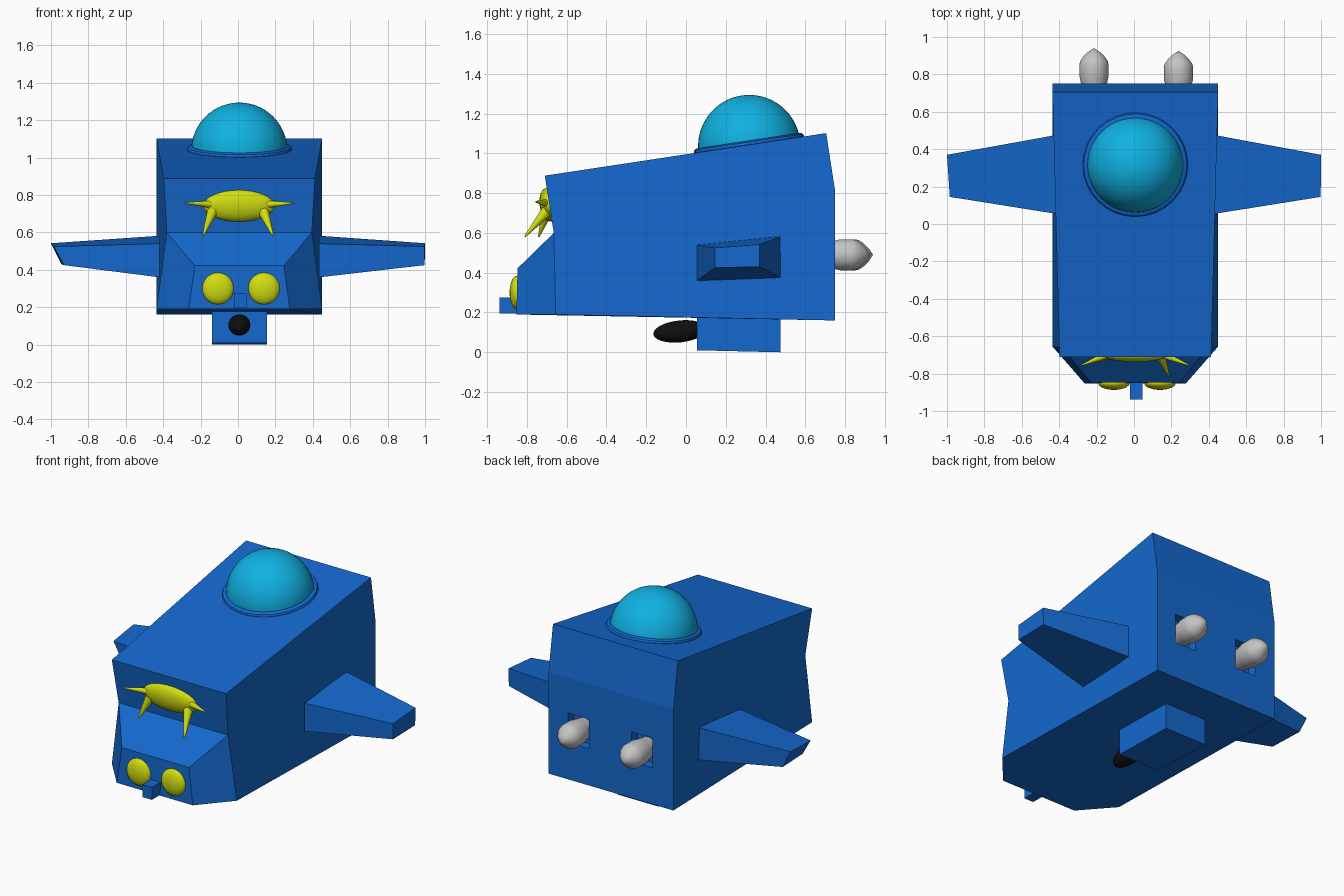
import bpy, bmesh, math
from mathutils import Matrix, Vector

if "Cube" in bpy.data.objects:
    bpy.data.objects.remove(bpy.data.objects["Cube"])

CX = 0.007  # hull centre line


def material(name, rgb):
    m = bpy.data.materials.new(name)
    m.diffuse_color = (*rgb, 1)
    m.use_nodes = True
    m.node_tree.nodes["Principled BSDF"].inputs["Base Color"].default_value = m.diffuse_color
    return m


BLUE = material("hull blue", (0.007, 0.14, 0.62))
CYAN = material("dome cyan", (0.005, 0.44, 0.76))
YELLOW = material("trim yellow", (0.64, 0.73, 0.005))
GREY = material("engine grey", (0.55, 0.55, 0.55))
BLACK = material("gun black", (0.005, 0.005, 0.005))


def finish(name, bm, mat, smooth=None):
    bmesh.ops.recalc_face_normals(bm, faces=bm.faces[:])
    me = bpy.data.meshes.new(name)
    bm.to_mesh(me)
    bm.free()
    me.materials.append(mat)
    ob = bpy.data.objects.new(name, me)
    bpy.context.collection.objects.link(ob)
    bpy.context.view_layer.objects.active = ob
    if smooth:
        bpy.ops.object.select_all(action='DESELECT')
        ob.select_set(True)
        bpy.ops.object.shade_smooth_by_angle(angle=math.radians(smooth))
    return ob


def box(name, x0, x1, y0, y1, z0, z1, mat=BLUE):
    bm = bmesh.new()
    bmesh.ops.create_cube(bm, size=1)
    for v in bm.verts:
        v.co = ((x0 + x1) / 2 + v.co.x * (x1 - x0),
                (y0 + y1) / 2 + v.co.y * (y1 - y0),
                (z0 + z1) / 2 + v.co.z * (z1 - z0))
    return finish(name, bm, mat)


def ellipsoid(name, centre, radii, mat, tilt=0.0, seg=32):
    bm = bmesh.new()
    m = Matrix.Translation(centre) @ Matrix.Rotation(tilt, 4, 'X') @ Matrix.Diagonal((*radii, 1))
    bmesh.ops.create_uvsphere(bm, u_segments=seg, v_segments=seg // 2, radius=1, matrix=m)
    return finish(name, bm, mat, 60)


def spike(name, a, b, r, mat):
    a, b = Vector(a), Vector(b)
    bm = bmesh.new()
    m = Matrix.Translation((a + b) / 2) @ (b - a).to_track_quat('Z', 'Y').to_matrix().to_4x4()
    bmesh.ops.create_cone(bm, cap_ends=True, segments=16, radius1=r, radius2=0.004,
                          depth=(b - a).length, matrix=m)
    return finish(name, bm, mat, 40)


def lathe(name, profile, matrix, mat, seg=32, closed=False):
    """Spin (radius, height) points about local z."""
    bm = bmesh.new()
    vs = [bm.verts.new((r, 0, h)) for r, h in profile]
    es = [bm.edges.new(p) for p in zip(vs, vs[1:] + (vs[:1] if closed else []))
          if p[0] is not p[1]]
    bmesh.ops.spin(bm, geom=vs + es, cent=(0, 0, 0), axis=(0, 0, 1),
                   angle=math.tau, steps=seg, use_duplicate=False)
    bmesh.ops.remove_doubles(bm, verts=bm.verts[:], dist=1e-4)
    bm.transform(matrix)
    return finish(name, bm, mat, 35)


# hull: side outline as (half width, y, z), mirrored, plus a tapered nose
outline = [(0.405, -0.71, 0.888), (0.443, 0.705, 1.102), (0.443, 0.75, 0.81),
           (0.443, 0.75, 0.16), (0.443, -0.655, 0.19), (0.388, -0.665, 0.6)]
nose = [(0.27, -0.853, 0.19), (0.238, -0.847, 0.422)]
bm = bmesh.new()
L, R = ([bm.verts.new((CX + s * w, y, z)) for w, y, z in outline + nose] for s in (-1, 1))
for V in (L, R):
    bm.faces.new(V[:6])
    bm.faces.new((V[4], V[6], V[7], V[5]))
for i, j in ((0, 1), (1, 2), (2, 3), (5, 0), (5, 7), (7, 6)):
    bm.faces.new((L[i], L[j], R[j], R[i]))
bm.faces.new((L[3], L[4], L[6], R[6], R[4], R[3]))
hull = finish("hull", bm, BLUE)

# square pockets in the rear wall, each with an engine
for s, label, tip in ((-1, "left", 0.94), (1, "right", 0.925)):
    x = 0.012 + s * 0.226
    cutter = box("pocket_cutter_" + label, x - 0.075, x + 0.075, 0.69, 0.8, 0.395, 0.585)
    mod = hull.modifiers.new("pocket", 'BOOLEAN')
    mod.operation, mod.solver, mod.object = 'DIFFERENCE', 'EXACT', cutter
    bpy.context.view_layer.objects.active = hull
    bpy.ops.object.modifier_apply(modifier=mod.name)
    bpy.data.objects.remove(cutter)
    prof = [(0, -0.25), (0.06, -0.25), (0.073, -0.17), (0.078, -0.15), (0.078, -0.09),
            (0.074, -0.07), (0.057, -0.045), (0.032, -0.02), (0, 0)]
    place = Matrix.Translation((x, tip, 0.49)) @ Matrix.Rotation(-math.pi / 2, 4, 'X')
    lathe("engine_" + label, prof, place, GREY)

# wings: root and tip sections as (y, z)
root = [(0.055, 0.54), (0.475, 0.582), (0.475, 0.375), (0.055, 0.36)]
tip = [(0.145, 0.525), (0.37, 0.542), (0.37, 0.43), (0.145, 0.425)]
for label, rx, tx in (("left", -0.42, (-0.985, -1, -0.945, -0.93)),
                      ("right", 0.434, (0.998, 1, 0.998, 0.998))):
    bm = bmesh.new()
    a = [bm.verts.new((rx, *p)) for p in root]
    b = [bm.verts.new((x, *p)) for x, p in zip(tx, tip)]
    bm.faces.new(a)
    bm.faces.new(b)
    for i in range(4):
        j = (i + 1) % 4
        bm.faces.new((a[i], a[j], b[j], b[i]))
    finish("wing_" + label, bm, BLUE)

# dome and its rim, tilted with the roof
seat = Matrix.Translation((CX, 0.318, 1.037)) @ Matrix.Rotation(math.atan(0.151), 4, 'X')
arc = [(0.257 * math.cos(t * math.pi / 32), 0.257 * math.sin(t * math.pi / 32)) for t in range(17)]
lathe("dome", arc, seat, CYAN, 48)
ring = [(0.257 + 0.024 * math.cos(t * math.tau / 10), 0.008 + 0.02 * math.sin(t * math.tau / 10))
        for t in range(10)]
lathe("dome_rim", ring, seat, BLUE, 32, closed=True)

# belly block with gun
bm = bmesh.new()
bmesh.ops.create_cube(bm, size=1)
for v in bm.verts:
    back = v.co.y > 0
    v.co = (0.008 + v.co.x * 0.294, 0.475 if back else 0.055,
            0.19 if v.co.z > 0 else (0.0 if back else 0.01))
finish("belly_block", bm, BLUE)
ellipsoid("belly_gun", (CX, -0.03, 0.105), (0.059, 0.135, 0.055), BLACK, math.radians(6))

# nose: eyes and snout block
for s, label in ((-1, "left"), (1, "right")):
    ellipsoid("eye_" + label, (0.016 + s * 0.123, -0.85, 0.3), (0.084, 0.037, 0.085), YELLOW)
box("snout", -0.022, 0.045, -0.937, -0.83, 0.195, 0.275)

# brow ornament: flat body, two horns and two legs
ellipsoid("ornament_body", (0.005, -0.69, 0.742), (0.19, 0.046, 0.085), YELLOW, math.radians(9))
for s, label, leg_y in ((-1, "left", -0.74), (1, "right", -0.81)):
    spike("ornament_horn_" + label, (0.007 + s * 0.15, -0.7, 0.75),
          (0.007 + s * 0.288, -0.755, 0.757), 0.02, YELLOW)
    spike("ornament_leg_" + label, (s * 0.135, -0.695, 0.715),
          (s * 0.187, leg_y, 0.582), 0.03, YELLOW)
